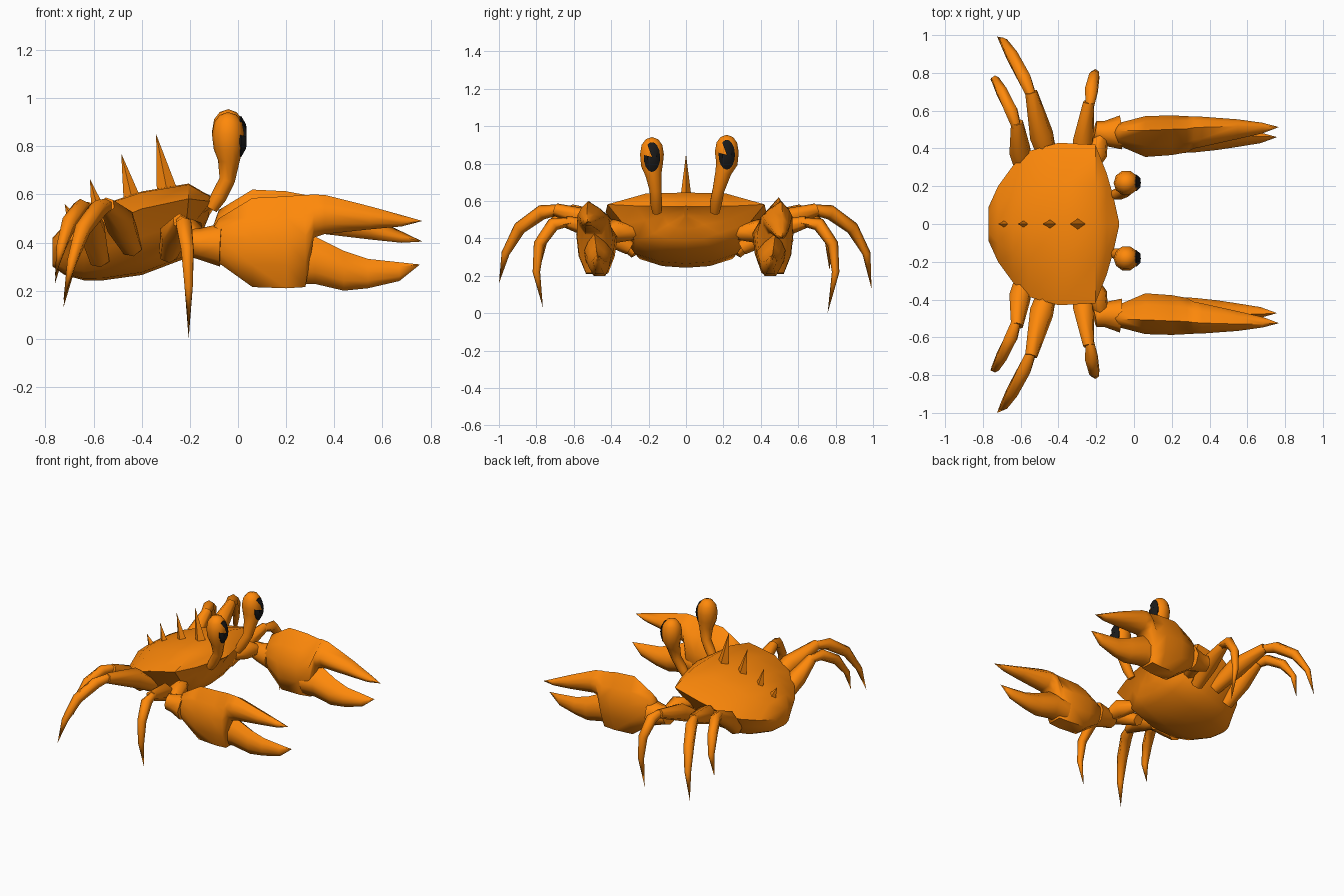
import bpy, bmesh, math
from mathutils import Vector


def material(name, rgb):
    m = bpy.data.materials.new(name)
    m.diffuse_color = (*rgb, 1)
    return m


ORANGE = material("orange", (1.0, 0.25, 0.003))
BLACK = material("black", (0.01, 0.01, 0.01))


def finish(name, bm, mat=ORANGE, angle=40):
    bmesh.ops.remove_doubles(bm, verts=bm.verts, dist=0.0005)
    bmesh.ops.recalc_face_normals(bm, faces=bm.faces)
    me = bpy.data.meshes.new(name)
    bm.to_mesh(me)
    bm.free()
    for p in me.polygons:
        p.use_smooth = True
    me.set_sharp_from_angle(angle=math.radians(angle))
    me.materials.append(mat)
    ob = bpy.data.objects.new(name, me)
    bpy.context.collection.objects.link(ob)
    return ob


def loft(name, rings, mat=ORANGE, angle=40):
    """Skin a list of equal-length point rings and cap both ends."""
    bm = bmesh.new()
    vr = [[bm.verts.new(p) for p in r] for r in rings]
    n = len(vr[0])
    for a, b in zip(vr, vr[1:]):
        for i in range(n):
            j = (i + 1) % n
            bm.faces.new((a[i], a[j], b[j], b[i]))
    bm.faces.new(vr[0])
    bm.faces.new(vr[-1])
    return finish(name, bm, mat, angle)


def tube(name, path, sides=6, side=1, squash=1.0):
    """Tapered limb: path entries are (x, y, z, radius); side mirrors y."""
    pts = [Vector((x, y, z)) for x, y, z, r in path]
    rings = []
    for i, p in enumerate(pts):
        d = (pts[min(i + 1, len(pts) - 1)] - pts[max(i - 1, 0)]).normalized()
        # limbs run mainly along y, so a fixed x reference avoids twisting
        u = d.cross(Vector((0, 1, 0)) if sides != 6 else Vector((1, 0, 0.15))).normalized()
        v = d.cross(u)
        r = path[i][3]
        ring = []
        for k in range(sides):
            a = math.tau * k / sides
            q = p + u * r * math.cos(a) + v * r * squash * math.sin(a)
            ring.append(Vector((q.x, q.y * side, q.z)))
        rings.append(ring)
    return loft(name, rings, angle=62)


# Body shell: x, half width, top z, rim z, bottom z, belly setback
stations = [(-0.77, 0.09, 0.42, 0.38, 0.30, 0), (-0.72, 0.20, 0.475, 0.40, 0.265, 0),
            (-0.64, 0.31, 0.525, 0.43, 0.243, 0), (-0.56, 0.385, 0.56, 0.475, 0.243, 0),
            (-0.40, 0.43, 0.612, 0.54, 0.265, 0), (-0.205, 0.42, 0.645, 0.582, 0.335, 0.01),
            (-0.145, 0.27, 0.61, 0.574, 0.39, 0.025), (-0.11, 0.15, 0.592, 0.572, 0.45, 0.035),
            (-0.08, 0.015, 0.575, 0.57, 0.51, 0.04)]
body = []
for x, w, top, rim, bot, back in stations:
    h = rim - bot
    half = [(x, 0.5 * w, top - 0.004), (x, w, rim), (x - back, 0.80 * w, bot + 0.58 * h),
            (x - back, 0.64 * w, bot + 0.2 * h), (x - back, 0.33 * w, bot + 0.04 * h)]
    body.append([(x, 0, top)] + half + [(x - back, 0, bot)] + [(px, -y, z) for px, y, z in reversed(half)])
loft("body_shell", body, angle=42)

# Back spines, shrinking towards the rear
for i, (x, z, tx, tz, r) in enumerate([(-0.295, 0.615, -0.34, 0.85, 0.043), (-0.44, 0.58, -0.485, 0.77, 0.036),
                                       (-0.58, 0.53, -0.615, 0.665, 0.03), (-0.68, 0.48, -0.72, 0.56, 0.03)]):
    tube(f"back_spine_{i + 1}", [(x, 0, z, r), (tx, 0, tz, 0)], sides=4, squash=0.7)


# Eyes: stalk and bulb in one tapered form, with a notched pupil
def eye(label, side, y, dz):
    b = 0.155
    tube(f"{label}_eye", [(-0.11, b, 0.54, 0.025), (-0.08, b + 0.005, 0.59, 0.033),
                          (-0.045, b + 0.3 * (y - b), 0.66, 0.033), (-0.038, b + 0.7 * (y - b), 0.74 + dz, 0.045),
                          (-0.04, y, 0.79 + dz, 0.061), (-0.041, y, 0.85 + dz, 0.067),
                          (-0.041, y, 0.90 + dz, 0.058), (-0.041, y, 0.93 + dz, 0.035),
                          (-0.041, y, 0.942 + dz, 0)], sides=10, side=side)
    bm = bmesh.new()
    n = 14
    rows = []
    for k, x in ((0.0, 0.036), (0.55, 0.034), (1.0, 0.013), (0.85, -0.02), (0, -0.02)):
        row = []
        for i in range(n):
            a = math.radians(172 + 312 * i / (n - 1))
            row.append(bm.verts.new((x, y * side + 0.044 * k * math.cos(a),
                                     0.835 + dz + 0.08 * k * math.sin(a))))
        rows.append(row)
    for p, q in zip(rows, rows[1:]):
        for i in range(n - 1):
            bm.faces.new((p[i], p[i + 1], q[i + 1], q[i]))
    finish(f"{label}_pupil", bm, BLACK)


eye("left", 1, 0.218, 0.012)
eye("right", -1, 0.182, 0.0)

# Claws: rings of x, y, half width, low z, high z
SECTION = [(0.3, 1), (0.75, 0.55), (1, 0.1), (0.88, -0.5), (0.5, -1),
           (-0.55, -1), (-0.88, -0.5), (-1, 0.05), (-0.45, 0.55)]


def claw_part(name, rows, side, dy):
    loft(name, [[(x, side * (y + dy + w * u), (lo + hi) / 2 + (hi - lo) / 2 * v) for u, v in SECTION]
                for x, y, w, lo, hi in rows], angle=66)


def claw(label, side, dy, lift, droop):
    # Palm flows straight into the upper finger
    claw_part(f"{label}_palm", [(-0.11, 0.475, 0.025, 0.36, 0.45), (-0.08, 0.475, 0.06, 0.315, 0.50 + lift),
                                (0.06, 0.463, 0.108, 0.215, 0.585 + lift), (0.20, 0.47, 0.105, 0.21, 0.592 + lift * 0.6),
                                (0.28, 0.475, 0.096, 0.215, 0.598), (0.315, 0.484, 0.085, 0.42, 0.599),
                                (0.36, 0.488, 0.08, 0.435, 0.598 - droop * 0.1),
                                (0.55, 0.502, 0.052, 0.455 - droop * 0.5, 0.55 - droop * 0.5),
                                (0.68, 0.508, 0.028, 0.467 - droop * 0.8, 0.514 - droop * 0.8),
                                (0.765, 0.513, 0.001, 0.489 - droop, 0.49 - droop)], side, dy)
    claw_part(f"{label}_lower_finger", [(0.22, 0.455, 0.08, 0.23, 0.41), (0.32, 0.455, 0.076, 0.228, 0.425),
                                        (0.44, 0.452, 0.06, 0.20, 0.365), (0.54, 0.452, 0.045, 0.21, 0.332),
                                        (0.67, 0.456, 0.028, 0.24, 0.318),
                                        (0.755, 0.46, 0.001, 0.308, 0.309)], side, dy)
    # Arm joints linking body and claw
    tube(f"{label}_arm_inner", [(-0.25, 0.26, 0.43, 0.035), (-0.20, 0.38, 0.44, 0.065),
                                (-0.17, 0.47, 0.41, 0.035)], side=side)
    tube(f"{label}_arm_outer", [(-0.21, 0.49, 0.40, 0.055), (-0.16, 0.48, 0.395, 0.065),
                                (-0.07, 0.485, 0.39, 0.09)], sides=8, side=side)


claw("left", 1, 0.0, 0.035, 0.085)
claw("right", -1, 0.012, 0.0, 0.0)

# Walking legs: thigh path and curved shin path
LEGS = {
    "front": ([(-0.29, 0.30, 0.35, 0.04), (-0.267, 0.45, 0.435, 0.06), (-0.24, 0.645, 0.49, 0.032)],
              [(-0.235, 0.62, 0.49, 0.024), (-0.225, 0.71, 0.475, 0.037), (-0.21, 0.785, 0.37, 0.03),
               (-0.205, 0.80, 0.22, 0.02), (-0.205, 0.765, 0.03, 0)]),
    "middle": ([(-0.44, 0.30, 0.38, 0.045), (-0.49, 0.47, 0.485, 0.066), (-0.545, 0.70, 0.555, 0.034)],
               [(-0.54, 0.67, 0.555, 0.028), (-0.58, 0.77, 0.54, 0.04), (-0.645, 0.89, 0.455, 0.035),
                (-0.69, 0.965, 0.32, 0.022), (-0.725, 1.0, 0.16, 0)]),
    "rear": ([(-0.575, 0.26, 0.33, 0.045), (-0.605, 0.39, 0.45, 0.06), (-0.62, 0.54, 0.54, 0.034)],
             [(-0.62, 0.51, 0.535, 0.026), (-0.65, 0.60, 0.545, 0.038), (-0.70, 0.70, 0.485, 0.033),
              (-0.735, 0.765, 0.38, 0.022), (-0.76, 0.775, 0.26, 0)]),
}
for side, label in ((1, "left"), (-1, "right")):
    for pos, (thigh, shin) in LEGS.items():
        if side == 1:  # the left feet reach slightly lower
            shin = shin[:-1] + [(shin[-1][0], shin[-1][1] - 0.008, shin[-1][2] - 0.03, 0)]
        tube(f"{label}_{pos}_thigh", thigh, side=side)
        tube(f"{label}_{pos}_shin", shin, side=side)
